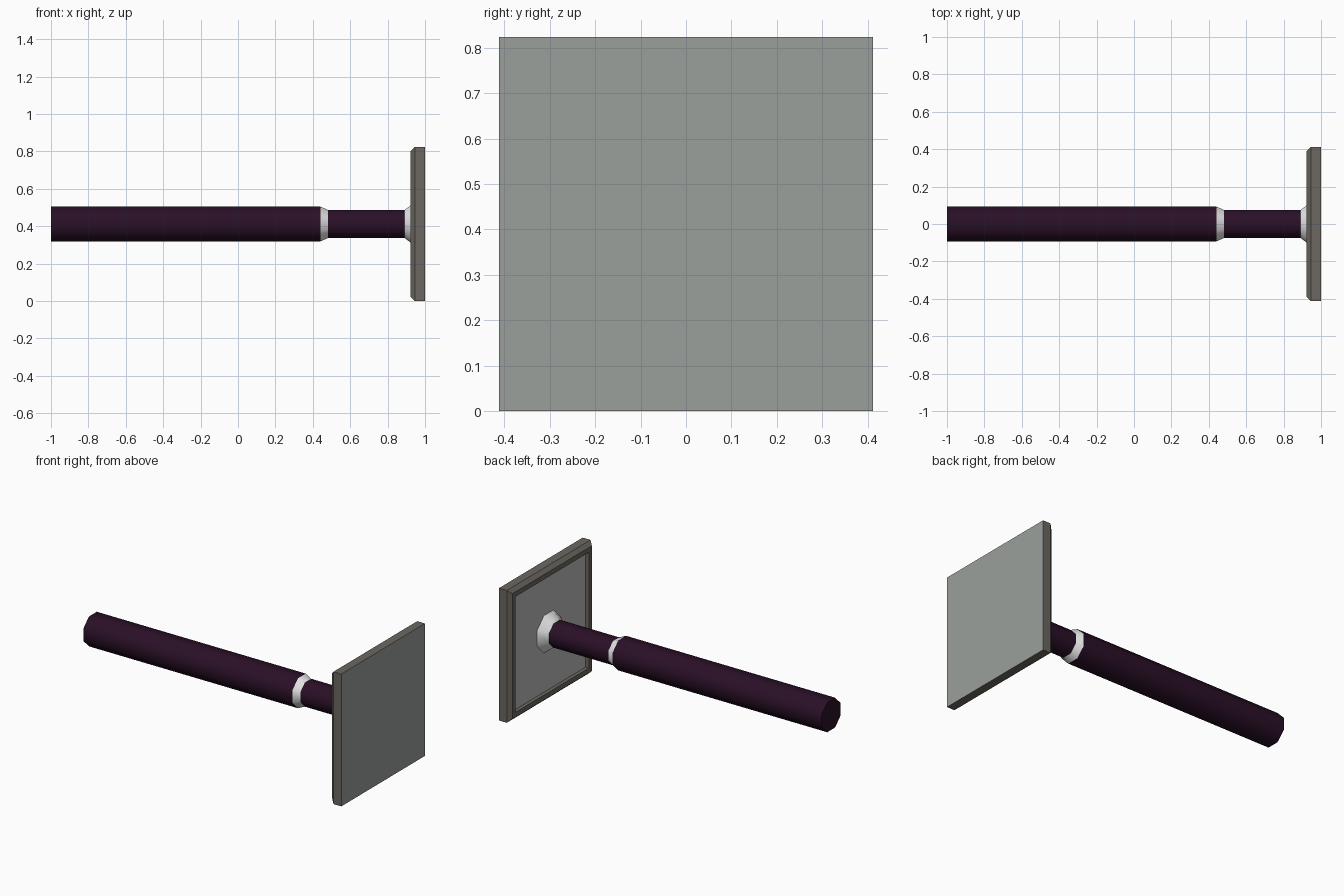
import bpy, bmesh, math

if "Cube" in bpy.data.objects:
    bpy.data.objects.remove(bpy.data.objects["Cube"])

CZ = 0.412  # height of the long axis


def material(name, rgb):
    m = bpy.data.materials.new(name)
    m.diffuse_color = (*rgb, 1)
    m.use_nodes = True
    m.node_tree.nodes["Principled BSDF"].inputs["Base Color"].default_value = m.diffuse_color
    return m


purple = material("dark purple", (0.023, 0.005, 0.020))
white = material("off white", (0.80, 0.80, 0.80))
rim_grey = material("warm dark grey", (0.15, 0.136, 0.12))
face_grey = material("cool grey", (0.33, 0.35, 0.335))
panel_grey = material("light grey", (0.50, 0.50, 0.50))


def loft(name, sections, sides, mats, smooth=False):
    """Join regular polygons (x, half width across flats) along x.
    mats = [side, first cap, last cap]"""
    bm = bmesh.new()
    rings = []
    for x, half in sections:
        r = half / math.cos(math.pi / sides)
        angles = [(i + 0.5) * 2 * math.pi / sides for i in range(sides)]
        rings.append([bm.verts.new((x, r * math.cos(a), CZ + r * math.sin(a)))
                      for a in angles])
    for a, b in zip(rings, rings[1:]):
        for i in range(sides):
            j = (i + 1) % sides
            bm.faces.new((a[i], a[j], b[j], b[i]))
    bm.faces.new(rings[0]).material_index = 1
    bm.faces.new(rings[-1]).material_index = 2
    bmesh.ops.recalc_face_normals(bm, faces=bm.faces)
    me = bpy.data.meshes.new(name)
    bm.to_mesh(me)
    bm.free()
    for m in mats:
        me.materials.append(m)
    ob = bpy.data.objects.new(name, me)
    bpy.context.collection.objects.link(ob)
    if smooth:
        bpy.ops.object.select_all(action='DESELECT')
        ob.select_set(True)
        bpy.context.view_layer.objects.active = ob
        bpy.ops.object.shade_smooth_by_angle(angle=math.radians(50))
    return ob


# Octagonal handle: thick grip, tapered collar, thin neck, flared collar
loft("grip", [(-1.0, 0.093), (0.44, 0.093)], 8, [purple] * 3, True)
loft("grip_collar", [(0.44, 0.093), (0.482, 0.075)], 8, [white] * 3, True)
loft("neck", [(0.482, 0.075), (0.89, 0.075)], 8, [purple] * 3, True)
loft("plate_collar", [(0.89, 0.075), (0.945, 0.116)], 8, [white] * 3, True)

# Square plate: flat striking face, bevelled rim, recessed back panel
loft("plate", [(1.0, 0.412), (0.946, 0.412), (0.922, 0.39),
               (0.922, 0.36), (0.945, 0.36)],
     4, [rim_grey, face_grey, panel_grey])
